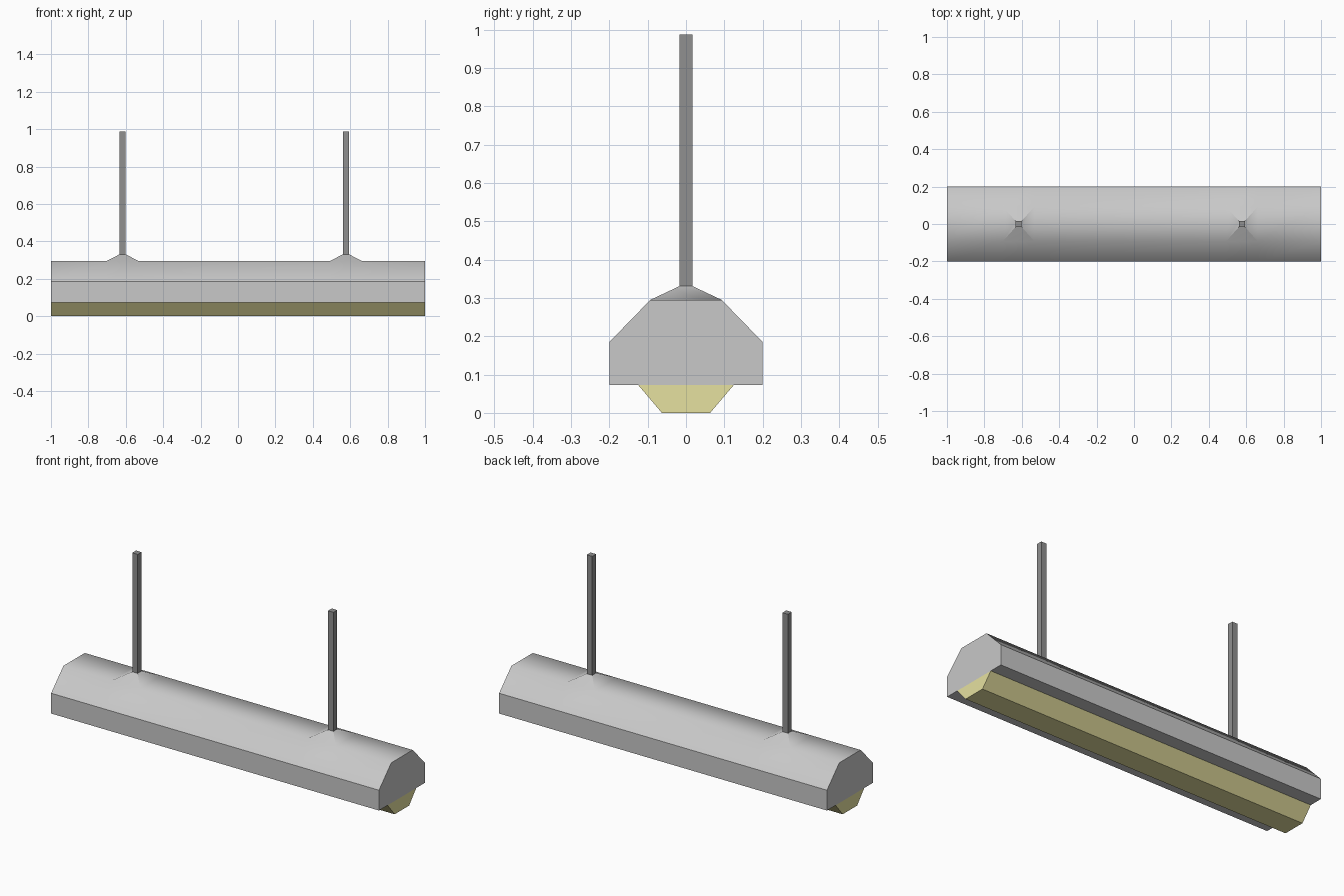
import bpy, bmesh

if "Cube" in bpy.data.objects:
    bpy.data.objects.remove(bpy.data.objects["Cube"])

def material(name, rgb):
    m = bpy.data.materials.new(name)
    m.diffuse_color = (*rgb, 1)
    m.use_nodes = True
    m.node_tree.nodes["Principled BSDF"].inputs["Base Color"].default_value = m.diffuse_color
    return m

grey = material("light_grey_metal", (0.58, 0.58, 0.58))
dark = material("dark_grey_rod", (0.28, 0.28, 0.28))
cream = material("cream_diffuser", (0.79, 0.75, 0.35))

def sweep(bm, profile, stations):
    """Sweep a closed (y, z) profile along x; returns a grid of side faces."""
    rings = [[bm.verts.new((x, y, z)) for y, z in profile] for x in stations]
    n = len(profile)
    sides = [[bm.faces.new((a[i], b[i], b[(i + 1) % n], a[(i + 1) % n]))
              for i in range(n)] for a, b in zip(rings, rings[1:])]
    bm.faces.new(rings[0])
    bm.faces.new(rings[-1][::-1])
    return sides

def finish(bm, name, mat):
    bmesh.ops.recalc_face_normals(bm, faces=bm.faces[:])
    me = bpy.data.meshes.new(name)
    bm.to_mesh(me)
    bm.free()
    me.materials.append(mat)
    ob = bpy.data.objects.new(name, me)
    bpy.context.collection.objects.link(ob)
    return ob

ROD_X = (-0.617, 0.577)
HALF_ROD, FOOT, NECK_Z, TOP_Z = 0.0165, 0.085, 0.331, 0.987

# Housing: hexagonal trough, with the top strip cut where the mounts rise
profile = [(-0.2, 0.073), (-0.2, 0.185), (-0.093, 0.295),
           (0.093, 0.295), (0.2, 0.185), (0.2, 0.073)]
stations = [-1] + [x + s for x in ROD_X for s in (-FOOT, FOOT)] + [1]
bm = bmesh.new()
sides = sweep(bm, profile, stations)

# Mounts: raise each cut top face into a tapered foot
diagonals = []
for x, seg in zip(ROD_X, (1, 3)):
    face = sides[seg][2]
    ext = bmesh.ops.extrude_discrete_faces(bm, faces=[face])["faces"][0]
    for v in ext.verts:
        v.co.x = x + (HALF_ROD if v.co.x > x else -HALF_ROD)
        v.co.y = HALF_ROD if v.co.y > 0 else -HALF_ROD
        v.co.z = NECK_Z
bmesh.ops.remove_doubles(bm, verts=bm.verts[:], dist=1e-5)

# Upper shell is smooth; ends, side walls, foot corners stay crisp
for f in bm.faces:
    f.smooth = True
for e in bm.edges:
    a, b = (v.co for v in e.verts)
    low = max(a.z, b.z) < 0.19
    end = abs(a.x) > 0.99 and abs(b.x) > 0.99
    neck = max(a.z, b.z) > 0.33
    e.smooth = not (low or end or neck)
finish(bm, "lamp_housing", grey)

# Diffuser: tapered strip under the housing
bm = bmesh.new()
sweep(bm, [(-0.125, 0.073), (0.125, 0.073), (0.063, 0), (-0.063, 0)], [-1, 1])
finish(bm, "light_diffuser", cream)

# Hanging rods
for side, x in zip(("left", "right"), ROD_X):
    bm = bmesh.new()
    bmesh.ops.create_cube(bm, size=1)
    for v in bm.verts:
        v.co = (x + v.co.x * 2 * HALF_ROD, v.co.y * 2 * HALF_ROD,
                TOP_Z if v.co.z > 0 else NECK_Z)
    finish(bm, side + "_hanging_rod", dark)
